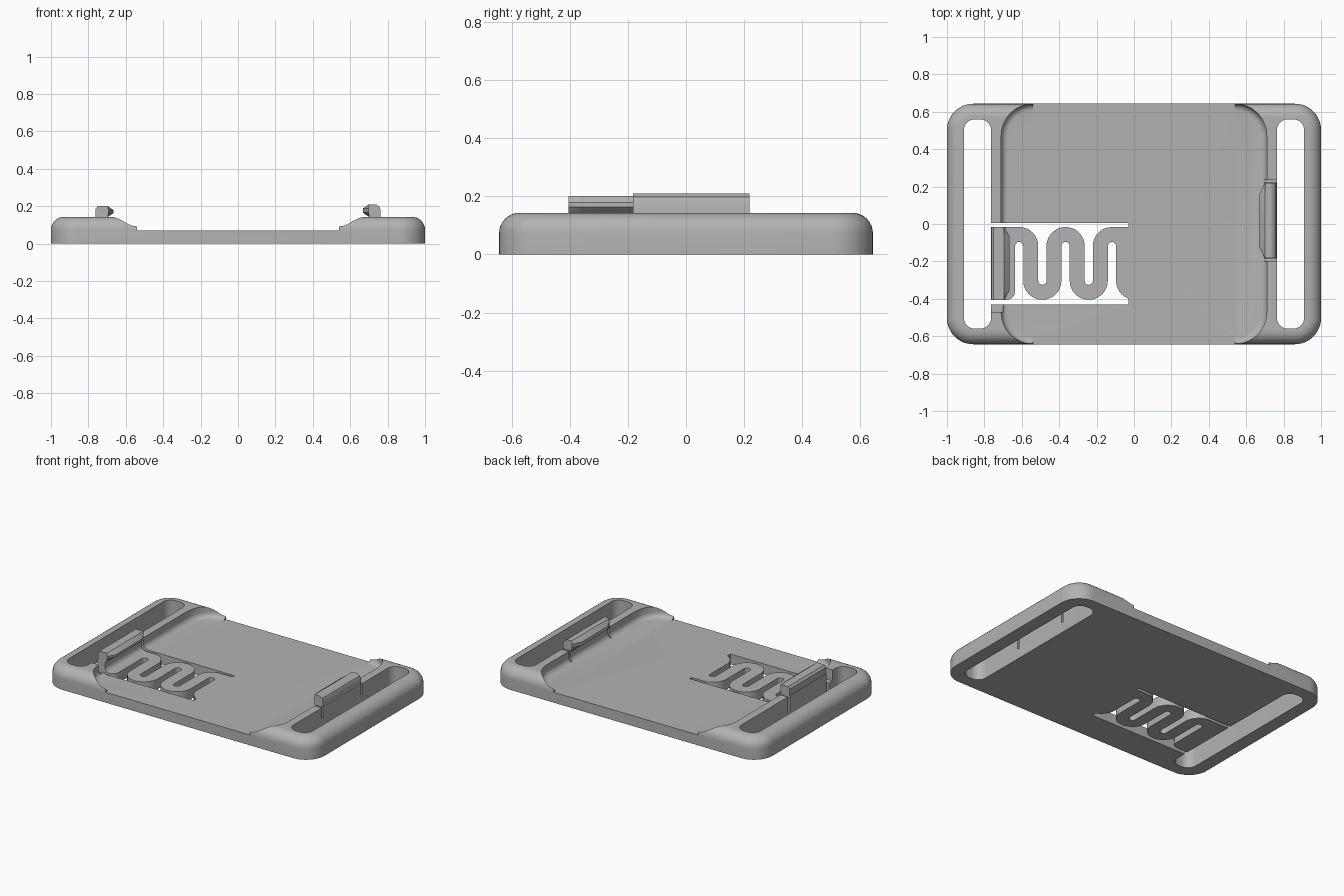
import bpy, bmesh
from math import sin, cos, pi, radians, sqrt

if "Cube" in bpy.data.objects:
    bpy.data.objects.remove(bpy.data.objects["Cube"])

grey = bpy.data.materials.new("plain_grey")
grey.use_nodes = True
COLOUR = (0.45, 0.45, 0.45, 1)
grey.diffuse_color = COLOUR
grey.node_tree.nodes["Principled BSDF"].inputs["Base Color"].default_value = COLOUR


def loft(name, rings):
    """Skin a closed solid through rings of equal point count."""
    bm = bmesh.new()
    loops = [[bm.verts.new(p) for p in ring] for ring in rings]
    n = len(loops[0])
    for a, b in zip(loops, loops[1:]):
        for i in range(n):
            j = (i + 1) % n
            bm.faces.new((a[i], a[j], b[j], b[i]))
    bm.faces.new(loops[0][::-1])
    bm.faces.new(loops[-1])
    bmesh.ops.recalc_face_normals(bm, faces=bm.faces)
    mesh = bpy.data.meshes.new(name)
    bm.to_mesh(mesh)
    bm.free()
    mesh.materials.append(grey)
    obj = bpy.data.objects.new(name, mesh)
    bpy.context.collection.objects.link(obj)
    return obj


def rounded_rect(cx, hx, hy, r, z, steps=12):
    pts = []
    for k, (sx, sy) in enumerate([(1, 1), (-1, 1), (-1, -1), (1, -1)]):
        for i in range(steps + 1):
            a = (k + i / steps) * pi / 2
            pts.append((cx + sx * (hx - r) + r * cos(a), sy * (hy - r) + r * sin(a), z))
    return pts


def prism(name, pts, z0, z1):
    return loft(name, [[(x, y, z) for x, y in pts] for z in (z0, z1)])


def box(name, x0, x1, y0, y1, z0, z1):
    return prism(name, [(x0, y0), (x1, y0), (x1, y1), (x0, y1)], z0, z1)


def cut(target, cutter):
    """Subtract the cutter, then discard it."""
    mod = target.modifiers.new("cut", "BOOLEAN")
    mod.operation, mod.solver, mod.object = "DIFFERENCE", "EXACT", cutter
    bpy.context.view_layer.objects.active = target
    bpy.ops.object.modifier_apply(modifier=mod.name)
    bpy.data.objects.remove(cutter)


def smooth(obj):
    bpy.ops.object.select_all(action="DESELECT")
    obj.select_set(True)
    bpy.context.view_layer.objects.active = obj
    bpy.ops.object.shade_smooth_by_angle(angle=radians(30))


WIDE, DEEP, TOP, FLOOR = 1.0, 0.643, 0.143, 0.07

# Tray body: rounded slab with a filleted top edge
fillet = 0.07
rings = [rounded_rect(0, WIDE, DEEP, 0.14, 0)]
for i in range(9):
    a = i / 8 * pi / 2
    d = fillet * (1 - cos(a))
    rings.append(rounded_rect(0, WIDE - d, DEEP - d, 0.14 - d, TOP - fillet + fillet * sin(a)))
body = loft("tray_body", rings)

# Pocket with a rounded bottom edge, open at front and back
r = 0.035
rings = []
for i in range(7):
    a = i / 6 * pi / 2
    d = r * (1 - sin(a))
    rings.append(rounded_rect(0, 0.71 - d, DEEP - d, 0.172 - d, FLOOR + r * (1 - cos(a))))
rings.append(rounded_rect(0, 0.71, DEEP, 0.172, 0.4))
cut(body, loft("pocket_cutter", rings))
cut(body, box("opening_cutter", -0.54, 0.54, -0.8, 0.8, FLOOR, 0.4))

# Strap slots at both ends
for s in (-1, 1):
    cut(body, loft("strap_slot_cutter",
                   [rounded_rect(s * 0.837, 0.073, 0.56, 0.06, z) for z in (-0.1, 0.4)]))

# Slits beside the fixed hook, and a relief beside the spring latch
for y in (-0.192, 0.228):
    cut(body, box("slit_cutter", 0.695, 0.78, y - 0.007, y + 0.007, FLOOR, 0.4))
cut(body, box("relief_cutter", -0.78, -0.70, -0.47, -0.42, FLOOR, 0.4))

# Serpentine spring: centre line with normals, swept to a flat strip
PITCH, HALF, YT, YB = 0.124, 0.04, -0.118, -0.303
R = PITCH / 2
arms = [-0.676 + PITCH * i for i in range(6)]
left, right = [], []


def station(x, y, nx, ny):
    left.append((x + HALF * nx, y + HALF * ny))
    right.append((x - HALF * nx, y - HALF * ny))


station(arms[0], YB, -1, 0)
for k in range(6):
    top = k % 2 == 0
    cx, cy = arms[k] + R, YT if top else YB
    for i in range(17 if k < 5 else 11):
        a = pi - i / 16 * pi
        ny = sin(a) if top else -sin(a)
        side = 1 if top else -1
        station(cx + R * cos(a), cy + R * ny, side * cos(a), side * ny)

# Gap around the spring is a window minus the strip and its two anchors
window = box("spring_gap_cutter", -0.80, -0.03, -0.43, 0.005, -0.1, 0.4)
cut(window, prism("strip", left + right[::-1], -0.2, 0.5))
inner = arms[0] + HALF
foot = [(inner - 0.045 + 0.045 * cos(a), -0.36 - 0.045 * sin(a))
        for a in [i * pi / 12 for i in range(7)]]
cut(window, prism("latch_anchor", [(-0.9, -0.405), (-0.9, -0.016), (-0.614, -0.016),
                                   (-0.614, -0.09), (inner, -0.11)] + foot, -0.2, 0.5))
cut(window, prism("body_anchor", [(-0.118, -0.016), (0.1, -0.016), (0.1, -0.303),
                                  (-0.095, -0.303), (-0.095, -0.11), (-0.118, -0.09)],
                  -0.2, 0.5))
cut(body, window)
smooth(body)


# Retaining hooks: profile swept along the wall, with the lip tapered at both ends
def hook(name, side, profile, neck, y0, y1, taper):
    rings = []
    for y, t in [(y0, 0.05), (y0 + taper, 1), (y1 - taper, 1), (y1, 0.05)]:
        rings.append([(side * (x if x >= neck else neck + (x - neck) * t), y, z)
                      for x, z in profile])
    smooth(loft(name, rings))


hook("spring_latch_hook", -1,
     [(0.762, 0.13), (0.762, 0.185), (0.75, 0.2), (0.695, 0.2), (0.665, 0.178),
      (0.665, 0.163), (0.695, 0.143), (0.712, 0.13)], 0.695, -0.405, -0.016, 0.05)
hook("fixed_hook", 1,
     [(0.763, 0.13), (0.763, 0.18), (0.755, 0.198), (0.735, 0.21), (0.70, 0.21),
      (0.668, 0.188), (0.668, 0.165), (0.70, 0.143), (0.712, 0.13)], 0.70, -0.183, 0.219, 0.065)
